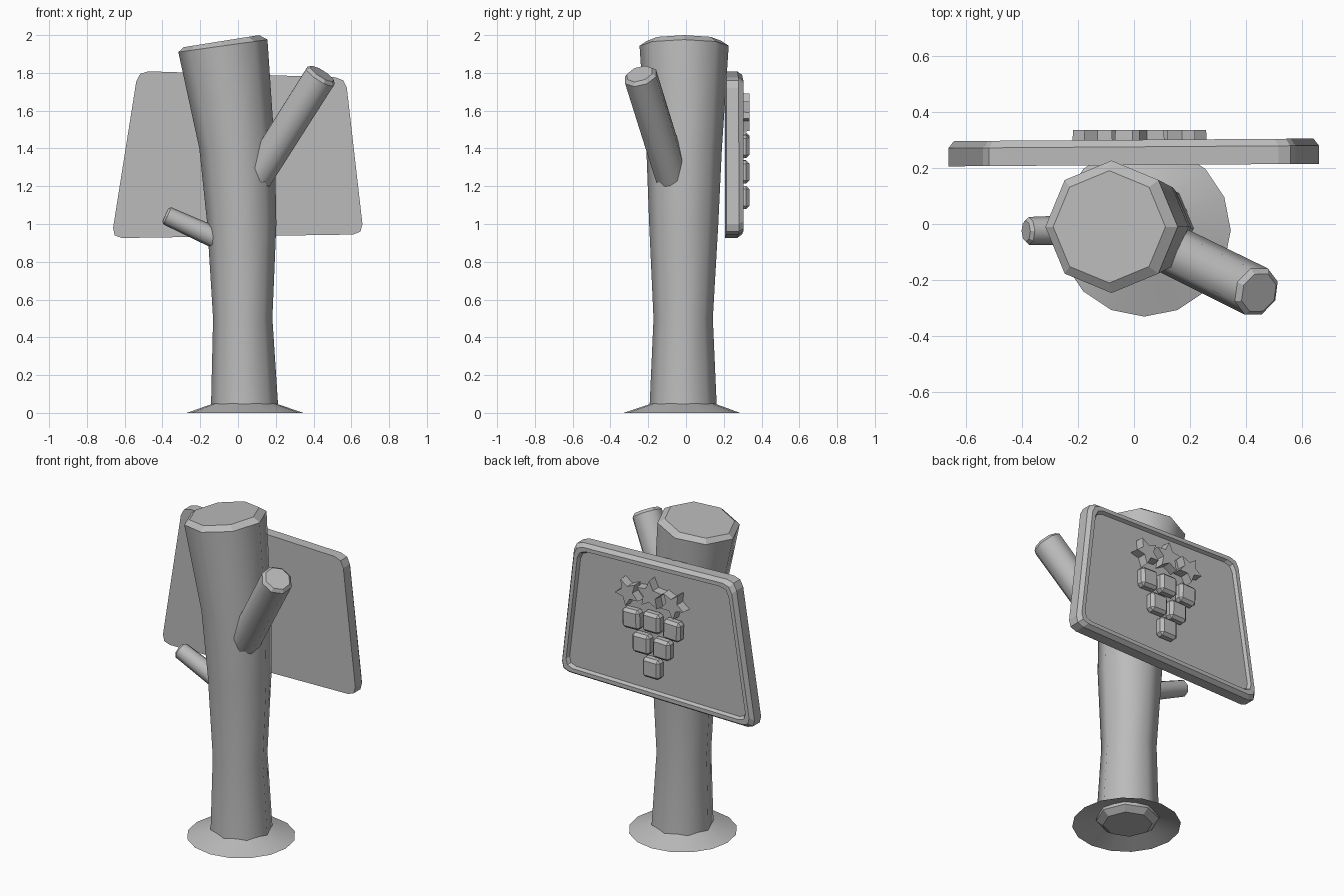
import bpy, bmesh
from math import sin, cos, pi, radians
from mathutils import Vector, Matrix

cube = bpy.data.objects.get("Cube")
if cube:
    bpy.data.objects.remove(cube, do_unlink=True)

GREY = (0.5, 0.5, 0.5, 1)
mat = bpy.data.materials.new("plain grey")
mat.use_nodes = True
mat.diffuse_color = GREY
mat.node_tree.nodes["Principled BSDF"].inputs["Base Color"].default_value = GREY


def finish(name, bm):
    bmesh.ops.recalc_face_normals(bm, faces=bm.faces)
    mesh = bpy.data.meshes.new(name)
    bm.to_mesh(mesh)
    bm.free()
    mesh.materials.append(mat)
    obj = bpy.data.objects.new(name, mesh)
    bpy.context.collection.objects.link(obj)
    return obj


def loft(name, rings, smooth=(), caps=True):
    """Skin a list of equal-length rings; listed bands are smooth shaded."""
    bm = bmesh.new()
    loops = [[bm.verts.new(p) for p in ring] for ring in rings]
    n = len(loops[0])
    for b, (lo, hi) in enumerate(zip(loops, loops[1:])):
        for i in range(n):
            j = (i + 1) % n
            bm.faces.new((lo[i], lo[j], hi[j], hi[i])).smooth = b in smooth
    if caps:
        bm.faces.new(loops[0])
        bm.faces.new(loops[-1])
    return finish(name, bm)


def circle(cx, cy, z, r, n=8, slope=0.0):
    angles = [2 * pi * i / n for i in range(n)]
    return [Vector((cx + r * cos(a), cy + r * sin(a), z + slope * r * cos(a)))
            for a in angles]


# Trunk with chamfered ends and a slanted top
loft("trunk", [
    circle(0.035, -0.015, 0.0, 0.14),
    circle(0.035, -0.015, 0.03, 0.178),
    circle(0.025, -0.015, 0.5, 0.157),
    circle(0.02, -0.012, 1.0, 0.183),
    circle(-0.005, -0.01, 1.4, 0.2),
    circle(-0.08, -0.01, 1.943, 0.236, slope=0.14),
    circle(-0.088, -0.01, 1.968, 0.2, slope=0.16),
], smooth=(1, 2, 3, 4))

# Flared skirt on the ground
loft("base_skirt", [circle(0.037, -0.022, 0.0, 0.308, 16),
                    circle(0.035, -0.015, 0.05, 0.165, 16)],
     smooth=(0,), caps=False)


# Cut branches
def branch(name, start, end, r0, r1, chamfer):
    start, end = Vector(start), Vector(end)
    axis = (end - start).normalized()
    turn = axis.to_track_quat('Z', 'Y')
    stations = [(start, r0), (end - axis * chamfer, r1), (end, r1 - chamfer)]
    loft(name, [[c + turn @ p for p in circle(0, 0, 0, r)]
                for c, r in stations], smooth=(0,))


branch("large_branch", (0.1, -0.075, 1.25), (0.445, -0.245, 1.795), 0.09, 0.092, 0.018)
branch("small_branch", (-0.06, -0.02, 0.9), (-0.385, -0.025, 1.048), 0.058, 0.05, 0.012)

# Sign board: slanted panel with rounded corners and a raised rim on the back
corners = [Vector(c) for c in
           ((-0.67, 0.925), (0.665, 0.945), (0.57, 1.775), (-0.53, 1.81))]
centre = sum(corners, Vector((0, 0))) / 4


def board_ring(y, inset):
    ring = []
    for i, c in enumerate(corners):
        to_prev = (corners[i - 1] - c).normalized() * 0.055
        to_next = (corners[(i + 1) % 4] - c).normalized() * 0.055
        for p in (c + to_prev, c + (to_prev + to_next) * 0.27, c + to_next):
            d = p - centre
            d = Vector((d.x * (1 - inset / 0.61), d.y * (1 - inset / 0.43)))
            x, z = centre + d
            ring.append(Vector((x, y + 0.007 * x, z)))
    return ring


loft("sign_board", [board_ring(y, d) for y, d in
                    ((0.21, 0), (0.275, 0), (0.3, 0.018),
                     (0.3, 0.042), (0.28, 0.052))])


# Raised fruit cluster: bevelled blocks in rows of three, two and one
def block(name, x, z, tilt):
    bm = bmesh.new()
    bmesh.ops.create_cube(bm, size=1)
    bmesh.ops.scale(bm, vec=(0.12, 0.065, 0.122), verts=bm.verts)
    bmesh.ops.bevel(bm, geom=bm.edges[:], offset=0.017, segments=1, affect='EDGES')
    bmesh.ops.rotate(bm, matrix=Matrix.Rotation(tilt, 3, 'Y'), verts=bm.verts)
    bmesh.ops.translate(bm, vec=(x, 0.303, z), verts=bm.verts)
    finish(name, bm)


for row, count in enumerate((1, 2, 3)):
    for k in range(count):
        offset = k - (count - 1) / 2
        block(f"fruit_block_{row}_{k}", 0.015 + offset * 0.14,
              1.14 + row * 0.142 - 0.012 * abs(offset), radians(2 * offset))


# Star leaves above the cluster
def star(name, x, z, r, turn):
    def ring(y, scale):
        pts = []
        for i in range(10):
            a = pi / 2 + turn + i * pi / 5
            d = r * scale * (0.48 if i % 2 else 1)
            pts.append(Vector((x + d * cos(a), y, z + d * sin(a))))
        return pts
    loft(name, [ring(0.275, 1), ring(0.335, 0.95)])


for name, x, z, r, turn in (("leaf_left", 0.175, 1.575, 0.088, -30),
                            ("leaf_middle", 0.02, 1.6, 0.095, 0),
                            ("leaf_right", -0.135, 1.575, 0.088, 30)):
    star(name, x, z, r, radians(turn))
